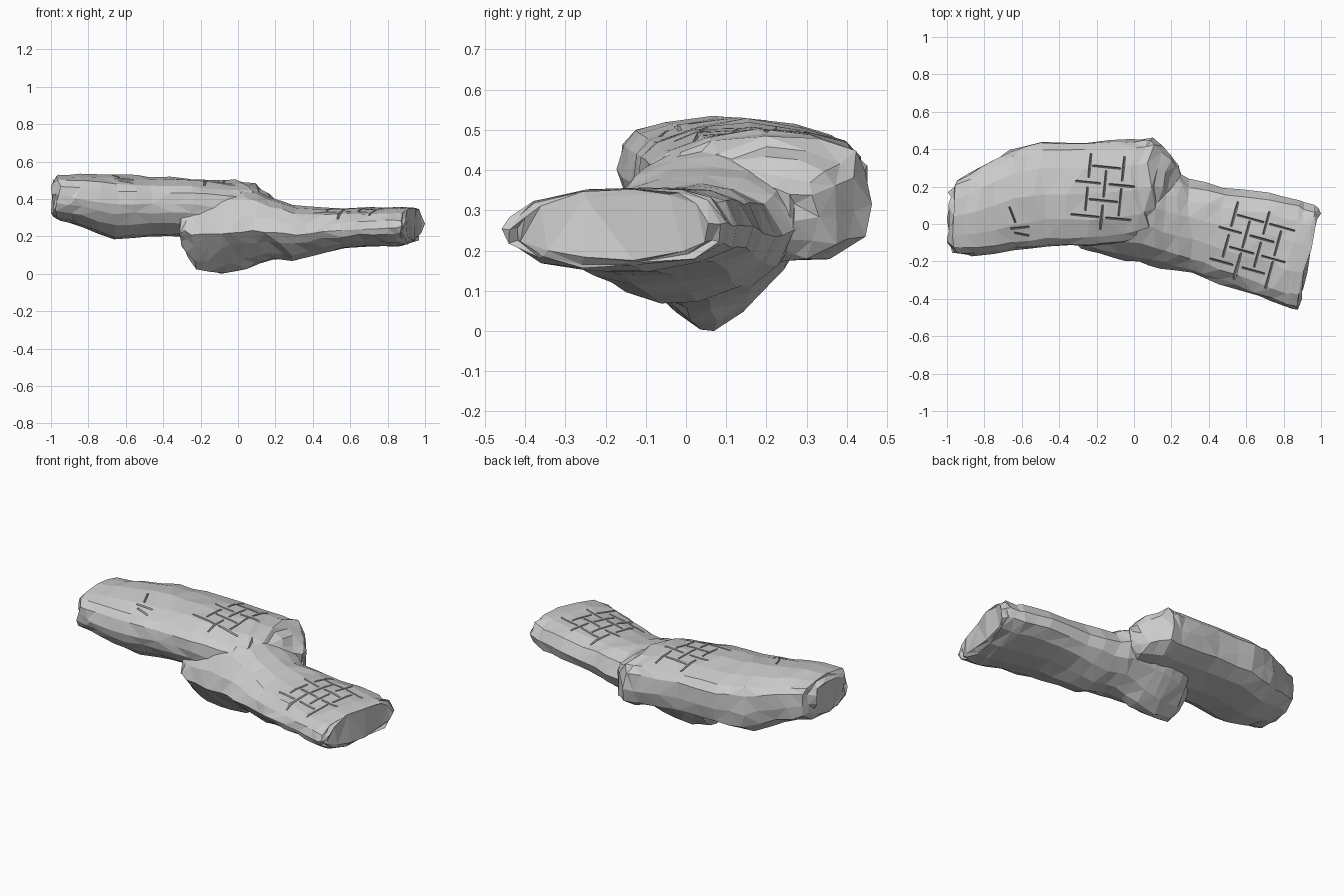
import bpy, bmesh, math, random
from mathutils import Vector
from mathutils.bvhtree import BVHTree

if "Cube" in bpy.data.objects:
    bpy.data.objects.remove(bpy.data.objects["Cube"])

random.seed(7)


def new_object(name, bm):
    mesh = bpy.data.meshes.new(name)
    bm.to_mesh(mesh)
    obj = bpy.data.objects.new(name, mesh)
    bpy.context.collection.objects.link(obj)
    return obj


def loft(name, profile, sections, jitter):
    """Section: front x, front y, back x, back y, bottom z, top z, pinch."""
    rows = []
    for a, b in zip(sections, sections[1:]):
        rows += [a, tuple((p + q) / 2 for p, q in zip(a, b))]
    rows.append(sections[-1])
    bm = bmesh.new()
    rings = []
    for x0, y0, x1, y1, zb, zt, pinch in rows:
        ring = []
        for u, v in profile:
            k = pinch * abs(v - 0.5) * 2 * (1 if v < 0.5 else 0.5)
            w = u + (0.5 - u) * k
            p = Vector((x0 + (x1 - x0) * w, y0 + (y1 - y0) * w, zb + (zt - zb) * v))
            j = Vector((random.uniform(-1.6, 1.6), random.uniform(-.6, .6), random.uniform(-.7, .4)))
            p += j * jitter
            p.z = max(p.z, 0)
            p.x = max(-1, min(1, p.x))
            ring.append(bm.verts.new(p))
        rings.append(ring)
    n = len(profile)
    for a, b in zip(rings, rings[1:]):
        for i in range(n):
            bm.faces.new((a[i], a[(i + 1) % n], b[(i + 1) % n], b[i]))
    bm.faces.new(rings[0])
    bm.faces.new(rings[-1][::-1])
    bmesh.ops.triangulate(bm, faces=bm.faces[:])
    bmesh.ops.recalc_face_normals(bm, faces=bm.faces[:])
    tree = BVHTree.FromBMesh(bm)
    obj = new_object(name, bm)
    bm.free()
    return obj, tree


def weave(cx, cy, nx, ny, step, rot):
    """Alternating crosswise slits laid out like a basket weave."""
    out = []
    c, s = math.cos(rot), math.sin(rot)
    for i in range(nx):
        for j in range(ny):
            u, v = (i - (nx - 1) / 2) * step, (j - (ny - 1) / 2) * step
            out.append((cx + c * u - s * v, cy + s * u + c * v,
                        step * random.uniform(1.4, 1.7), rot + math.pi / 2 * ((i + j) % 2)))
    return out


def carve(obj, tree, slits, depth=0.022, width=0.007):
    """Cut V-shaped slits into the top surface."""
    bm = bmesh.new()
    for x, y, length, ang in slits:
        d = Vector((math.cos(ang), math.sin(ang), 0))
        side = Vector((-d.y, d.x, 0)) * width
        ends = []
        for t in (-0.5, 0.5):
            p = Vector((x, y, 0)) + d * length * t
            hit = tree.ray_cast(Vector((p.x, p.y, 2)), Vector((0, 0, -1)))[0]
            if hit is None:
                break
            low, high = hit - Vector((0, 0, depth)), hit + Vector((0, 0, 0.02))
            ends.append([bm.verts.new(q) for q in (low, high + side * 1.3, high - side * 1.3)])
        if len(ends) < 2:
            continue
        a, b = ends
        bm.faces.new(a)
        bm.faces.new(b[::-1])
        for i in range(3):
            k = (i + 1) % 3
            bm.faces.new((a[i], b[i], b[k], a[k]))
    loose = [v for v in bm.verts if not v.link_faces]
    bmesh.ops.delete(bm, geom=loose, context='VERTS')
    bmesh.ops.triangulate(bm, faces=bm.faces[:])
    bmesh.ops.recalc_face_normals(bm, faces=bm.faces[:])
    cutter = new_object(obj.name + "_slit_cutter", bm)
    bm.free()
    cutter.hide_render = True
    cutter.hide_set(True)
    mod = obj.modifiers.new("slits", 'BOOLEAN')
    mod.operation = 'DIFFERENCE'
    mod.solver = 'EXACT'
    mod.use_self = True
    mod.object = cutter


# Upper slab: rounded left end, tall back side, slopes away on the right
upper_profile = [(0, .55), (.02, .75), (.08, .86), (.25, .96), (.5, 1), (.75, .97), (.92, .87), (.98, .75),
                 (1, .45), (.97, .2), (.8, .05), (.5, 0), (.25, .05), (.08, .22), (.02, .4)]
upper, upper_tree = loft("upper_slab", upper_profile, [
    (-.99, -.10, -.98, .17, .33, .50, 0),
    (-.96, -.16, -.95, .24, .29, .53, 0),
    (-.85, -.17, -.82, .31, .25, .535, 0),
    (-.65, -.14, -.65, .40, .18, .53, 0),
    (-.45, -.115, -.5, .44, .20, .52, 0),
    (-.25, -.12, -.25, .44, .20, .51, 0),
    (-.05, -.10, 0, .45, .18, .50, 0),
    (.06, -.06, .1, .46, .17, .485, 0),
    (.10, 0, .2, .38, .17, .43, 0),
    (.14, .06, .25, .27, .20, .36, 0)], 0.011)
carve(upper, upper_tree, weave(-.16, .17, 3, 4, .09, -.1)
      + [(-.65, .05, .09, -1.2), (-.61, -.02, .1, .1), (-.6, -.055, .08, -.2)])

# Lower slab: keel-shaped lump under the upper slab, flat arm to the right
lower_profile = [(0, .45), (.04, .65), (.13, .85), (.35, .97), (.6, 1), (.8, .97), (.94, .85),
                 (1, .55), (.97, .3), (.85, .1), (.6, 0), (.35, 0), (.15, .1), (.03, .3)]
lower, lower_tree = loft("lower_slab", lower_profile, [
    (-.31, -.11, -.27, .15, .15, .36, .1),
    (-.24, -.15, -.2, .25, .03, .43, .6),
    (-.10, -.20, -.05, .32, .005, .47, .7),
    (.02, -.22, .05, .32, .03, .47, .6),
    (.15, -.245, .2, .30, .08, .41, .4),
    (.30, -.27, .3, .25, .075, .365, .3),
    (.45, -.32, .48, .20, .12, .35, .1),
    (.65, -.385, .72, .165, .15, .355, 0),
    (.80, -.44, .88, .13, .15, .355, 0),
    (.86, -.455, .97, .10, .16, .36, 0),
    (.88, -.42, .99, .06, .18, .34, 0)], 0.011)
carve(lower, lower_tree, weave(.63, -.11, 4, 4, .088, -.27))
